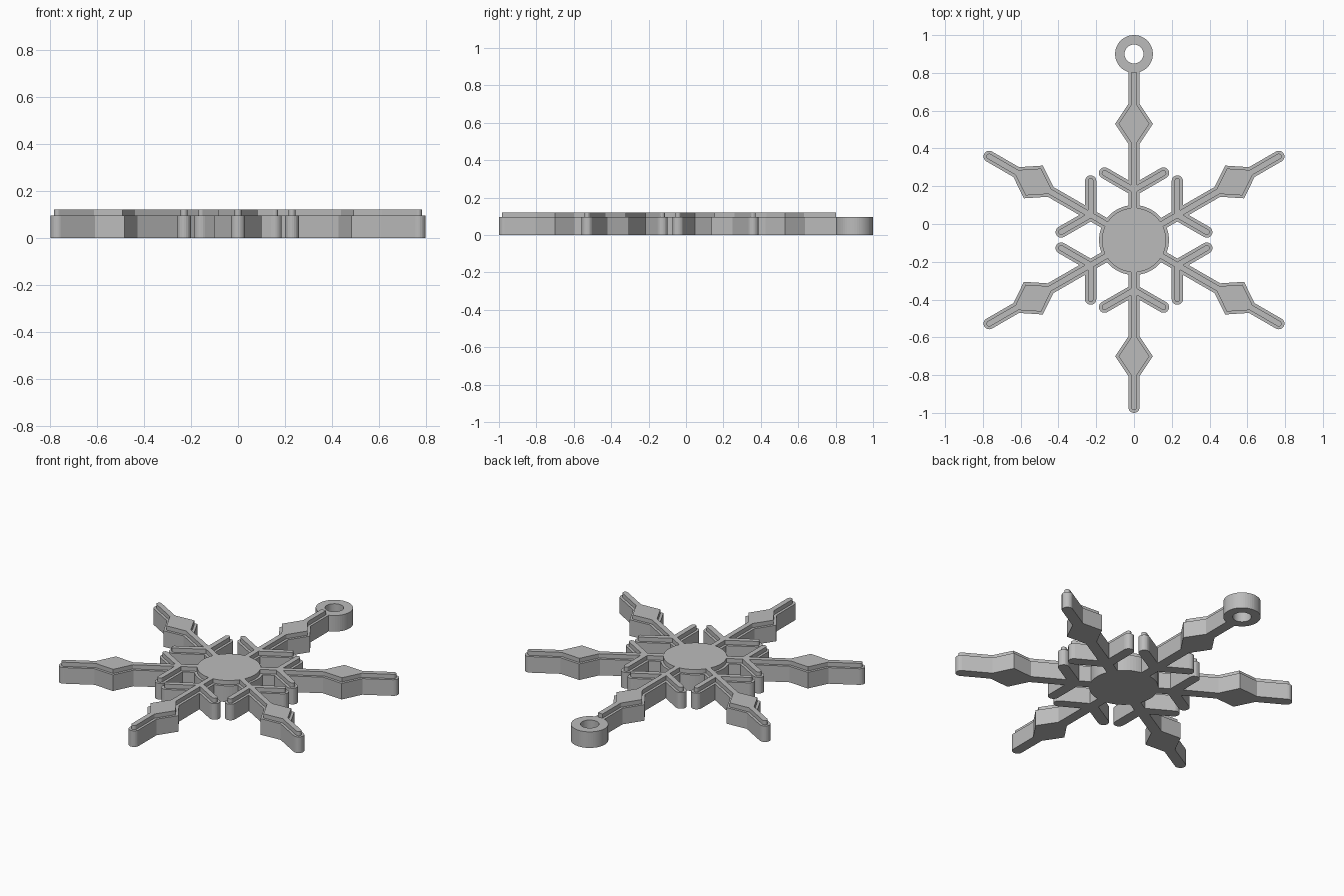
import bpy, bmesh
from math import sin, cos, tan, pi, radians, sqrt, asin

if "Cube" in bpy.data.objects:
    bpy.data.objects.remove(bpy.data.objects["Cube"])

CY = -0.085                 # snowflake centre in y
RING_Y, RING_R, HOLE_R = 0.90, 0.10, 0.05
JOINT, BRANCH = 0.265, 0.18  # side branch root and length
DIAMOND, TIP = 0.615, 0.885  # diamond centre and arm cap centre
A30 = radians(30)

grey = bpy.data.materials.new("grey")
grey.diffuse_color = (0.5, 0.5, 0.5, 1)
grey.use_nodes = True
grey.node_tree.nodes["Principled BSDF"].inputs["Base Color"].default_value = grey.diffuse_color


def arc(cx, cy, r, a0, a1, n):
    return [(cx + r * cos(a0 + (a1 - a0) * i / n),
             cy + r * sin(a0 + (a1 - a0) * i / n)) for i in range(n + 1)]


def half_arm(w, disc_r, dia_w, ringed):
    """Right half of an arm pointing along +y, from the hub outwards."""
    pts = [(w, sqrt(disc_r ** 2 - w ** 2))]
    mid = JOINT + w * tan(A30)
    pts.append((w, mid - w / cos(A30)))
    pts += arc(BRANCH * cos(A30), JOINT + BRANCH * sin(A30), w,
               A30 - pi / 2, A30 + pi / 2, 10)
    pts.append((w, mid + w / cos(A30)))
    h = (dia_w - w) * 1.5
    pts += [(w, DIAMOND - h), (dia_w, DIAMOND), (w, DIAMOND + h)]
    if ringed:              # stops at the hanging ring
        pts.append((w, RING_Y - CY - sqrt(RING_R ** 2 - w ** 2)))
    else:                   # rounded tip
        pts += arc(0, TIP, w, 0, pi / 2, 6)[:-1] + [(0, TIP + w)]
    return pts


def flake_outline(w, disc_r, dia_w):
    out = []
    for k in range(6):
        half = half_arm(w, disc_r, dia_w, k == 0)
        left = [(-x, y) for x, y in reversed(half) if x > 1e-6]
        a = k * pi / 3
        # hub arc leading on to the next arm
        s = asin(w / disc_r)
        hub = arc(0, 0, disc_r, pi / 2 + s, pi / 2 + pi / 3 - s, 8)[1:-1]
        out += [(x * cos(a) - y * sin(a), CY + x * sin(a) + y * cos(a))
                for x, y in half + left + hub]
    return out


def prism(name, loops, z0, z1):
    """Extrude an outline, with optional hole loops, from z0 to z1."""
    bm = bmesh.new()
    edges = []
    for loop in loops:
        vs = [bm.verts.new((x, y, z0)) for x, y in loop]
        edges += [bm.edges.new((v, vs[(i + 1) % len(vs)]))
                  for i, v in enumerate(vs)]
    bmesh.ops.triangle_fill(bm, edges=edges, use_beauty=True, normal=(0, 0, 1))
    new = bmesh.ops.extrude_face_region(bm, geom=bm.faces[:])["geom"]
    top = [v for v in new if isinstance(v, bmesh.types.BMVert)]
    bmesh.ops.translate(bm, verts=top, vec=(0, 0, z1 - z0))
    bmesh.ops.recalc_face_normals(bm, faces=bm.faces[:])
    bmesh.ops.dissolve_limit(bm, angle_limit=0.001, verts=[], edges=[
        e for e in bm.edges if len(e.link_faces) == 2
        and len(loops) == 1 and e.calc_face_angle(1) < 0.001])
    me = bpy.data.meshes.new(name)
    bm.to_mesh(me)
    bm.free()
    me.materials.append(grey)
    bpy.context.collection.objects.link(bpy.data.objects.new(name, me))


# Thick body, thin raised layer, hanging ring
prism("snowflake_body", [flake_outline(0.03, 0.185, 0.10)], 0, 0.095)
prism("raised_layer", [flake_outline(0.015, 0.17, 0.082)], 0.095, 0.12)
prism("hanging_ring", [arc(0, RING_Y, r, 0, 2 * pi, 48)[:-1]
                       for r in (RING_R, HOLE_R)], 0, 0.095)
